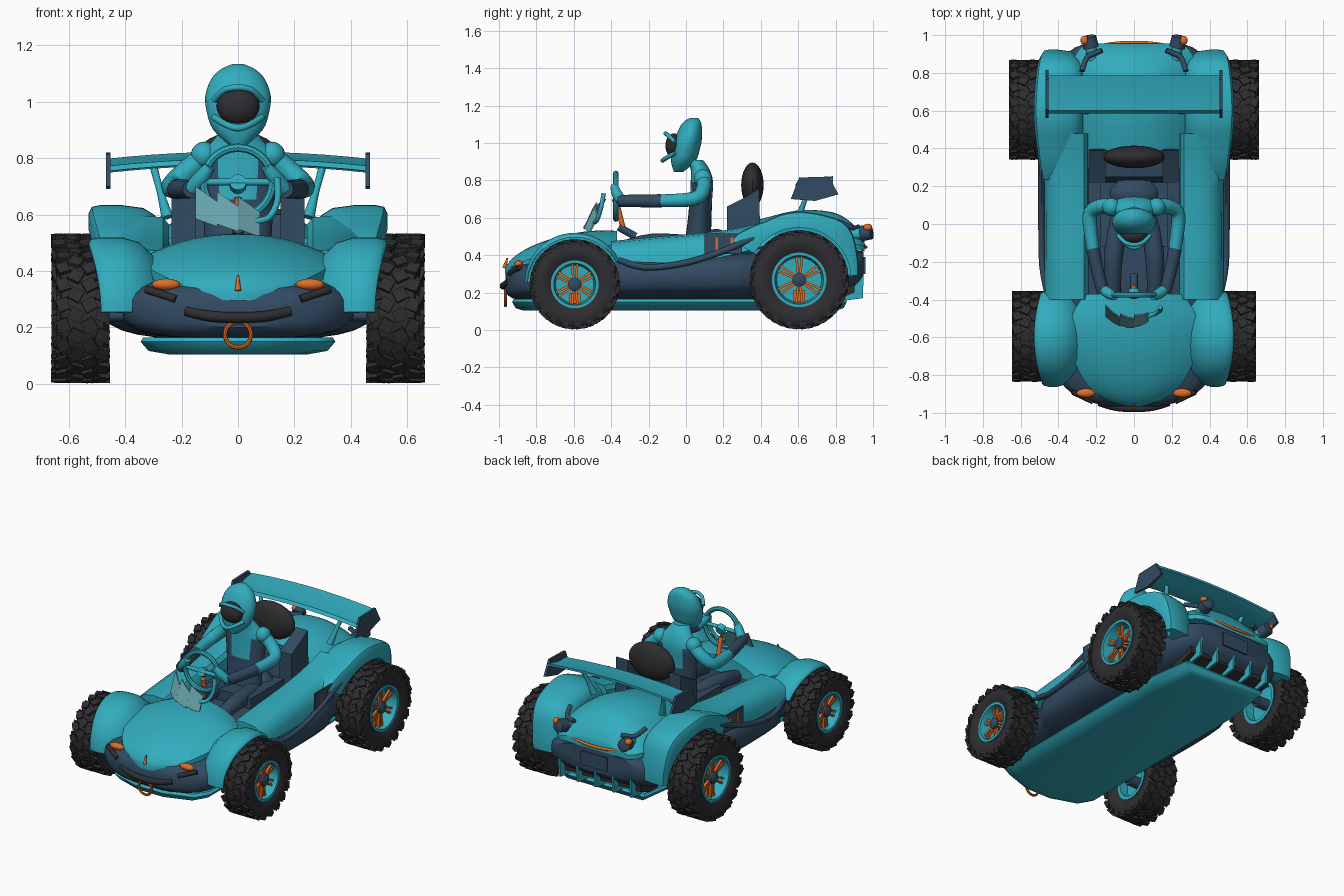
import bpy, bmesh, math
from math import sin, cos, pi, radians, exp
from mathutils import Vector, Matrix

if "Cube" in bpy.data.objects:
    bpy.data.objects.remove(bpy.data.objects["Cube"])


def material(name, rgb):
    m = bpy.data.materials.new(name)
    m.diffuse_color = (*rgb, 1)
    m.use_nodes = True
    m.node_tree.nodes["Principled BSDF"].inputs["Base Color"].default_value = m.diffuse_color
    return m


TEAL = material("teal", (0.031, 0.415, 0.515))
NAVY = material("navy", (0.032, 0.070, 0.122))
BLACK = material("rubber_black", (0.027, 0.027, 0.031))
ORANGE = material("orange", (0.74, 0.15, 0.018))
GLASS = material("pale_glass", (0.14, 0.37, 0.41))


def finish(name, bm, mat, mirror=False, angle=35):
    bmesh.ops.recalc_face_normals(bm, faces=bm.faces)
    me = bpy.data.meshes.new(name)
    bm.to_mesh(me)
    bm.free()
    me.materials.append(mat)
    me.shade_smooth()
    me.set_sharp_from_angle(angle=radians(angle))
    ob = bpy.data.objects.new(name, me)
    bpy.context.collection.objects.link(ob)
    if mirror:
        ob.modifiers.new("mirror", 'MIRROR').use_mirror_merge = False
    return ob


def loft(name, rings, mat, mirror=False, loop=False, angle=35):
    bm = bmesh.new()
    vs = [[bm.verts.new(p) for p in r] for r in rings]
    n = len(vs[0])
    for i in range(len(vs) if loop else len(vs) - 1):
        a, b = vs[i], vs[(i + 1) % len(vs)]
        for j in range(n):
            k = (j + 1) % n
            bm.faces.new((a[j], a[k], b[k], b[j]))
    if not loop:
        bm.faces.new(vs[0])
        bm.faces.new(vs[-1])
    return finish(name, bm, mat, mirror, angle)


def resample(st, k=3):
    """Smooth curve through a list of station tuples."""
    out = []
    for i in range(len(st) - 1):
        a, b, c, d = [st[min(max(j, 0), len(st) - 1)] for j in (i - 1, i, i + 1, i + 2)]
        for s in range(k):
            t = s / k
            out.append(tuple(q + 0.5 * t * (r - p + t * (2*p - 5*q + 4*r - w + t * (3*(q - r) + w - p)))
                             for p, q, r, w in zip(a, b, c, d)))
    return out + [st[-1]]


def tube(name, pts, r, mat, mirror=False, sides=12, curve=True):
    rad = r if isinstance(r, (list, tuple)) else [r] * len(pts)
    st = [(*p, q) for p, q in zip(pts, rad)]
    if curve and len(st) > 2:
        st = resample(st, 4)
    c = [Vector(s[:3]) for s in st]
    rings = []
    for i, s in enumerate(st):
        q = (c[min(i + 1, len(c) - 1)] - c[max(i - 1, 0)]).to_track_quat('Z', 'Y')
        rings.append([c[i] + q @ Vector((s[3] * cos(2*pi*j/sides), s[3] * sin(2*pi*j/sides), 0))
                      for j in range(sides)])
    return loft(name, rings, mat, mirror)


def torus(name, c, R, r, mat, n=28):
    rings = [[(c[0] + (R + r*cos(b)) * cos(a), c[1] + r*sin(b), c[2] + (R + r*cos(b)) * sin(a))
              for b in [2*pi*j/8 for j in range(8)]] for a in [2*pi*i/n for i in range(n)]]
    return loft(name, rings, mat, loop=True)


def ball(name, c, s, mat, mirror=False):
    bm = bmesh.new()
    bmesh.ops.create_uvsphere(bm, u_segments=24, v_segments=14, radius=1,
                              matrix=Matrix.Translation(c) @ Matrix.Diagonal((*s, 1)))
    return finish(name, bm, mat, mirror)


def boxes(name, mats, mat, mirror=False):
    bm = bmesh.new()
    for m in mats:
        bmesh.ops.create_cube(bm, size=1, matrix=m)
    return finish(name, bm, mat, mirror)


def box(name, c, s, mat, mirror=False):
    return boxes(name, [Matrix.Translation(c) @ Matrix.Diagonal((*s, 1))], mat, mirror)


def prism(name, yz, x0, x1, mat, mirror=False):
    return loft(name, [[(x, y, z) for y, z in yz] for x in (x0, x1)], mat, mirror)


def arch(name, stations, mat):
    rings = []
    for y, w, ze, zt in resample(stations):
        ts = [-1 + i / 8 for i in range(17)]
        rings.append([(w*t, y, ze + (zt - ze) * (1 - abs(t)**2.2)) for t in ts]
                     + [(w, y, ze - 0.03), (-w, y, ze - 0.03)])
    return loft(name, rings, mat)


# Navy tub: rounded hull from nose to tail
rings = []
tub = [(-0.965, .14, .20, .29), (-.93, .27, .17, .345), (-.86, .37, .16, .36), (-.75, .41, .16, .38),
       (-.40, .42, .155, .40), (-.31, .47, .155, .41), (.0, .485, .155, .42), (.27, .475, .155, .43),
       (.38, .43, .16, .43), (.75, .40, .17, .43), (.90, .36, .22, .425), (.95, .27, .27, .42)]
for y, w, zb, zt in resample(tub, 2):
    ring = []
    for i in range(28):
        c, s = cos(2*pi*i/28), sin(2*pi*i/28)
        ring.append((w * math.copysign(abs(c)**.65, c), y,
                     (zb + zt)/2 + (zt - zb)/2 * math.copysign(abs(s)**.65, s)))
    rings.append(ring)
loft("tub", rings, NAVY)

# Teal hood and rear deck
arch("hood", [(-.968, .03, .325, .335), (-.92, .17, .345, .39), (-.82, .27, .385, .45), (-.66, .335, .425, .505),
              (-.5, .335, .45, .53), (-.37, .26, .45, .53)], TEAL)
arch("rear_deck", [(.39, .30, .47, .59), (.6, .34, .48, .64), (.78, .34, .47, .63), (.87, .32, .46, .585),
                   (.925, .29, .455, .53), (.955, .25, .45, .475)], TEAL)

# Underfloor tray with turned-up edge
outline = [(.10, -.93), (.29, -.87), (.345, -.78), (.345, .55), (.30, .86)]
outline += [(-x, y) for x, y in reversed(outline)]
loft("floor_tray", [[(x*k, y*m, z) for x, y in outline] for k, m, z in
                    ((.72, .94, .105), (.92, .98, .117), (1, 1, .15), (.97, .99, .165))], TEAL, angle=50)

# Sills beside the cockpit
rings = []
for y, dz, low in resample([(-.40, -.03, .375), (-.2, -.01, .36), (.05, .01, .365), (.28, .04, .41), (.48, .09, .47)]):
    rings.append([(.24, y, .40), (.245, y, .475 + dz), (.265, y, .50 + dz), (.33, y, .505 + dz), (.40, y, .495 + dz),
                  (.445, y, .465 + dz), (.465, y, .42 + dz*.8), (.475, y, low)])
loft("sill", rings, TEAL, True)
tube("side_rail", [(.46, -.36, .375), (.485, -.22, .335), (.49, -.02, .355), (.49, .18, .415), (.49, .40, .51)],
     .017, NAVY, True)
box("side_panel", (.486, .20, .46), (.008, .20, .11), NAVY, True)
for y in (.165, .245):
    box("side_panel_stripe", (.490, y, .457), (.006, .014, .075), ORANGE, True)


# Fenders swept around the wheel axles
def fender(name, cy, cz, rin, rout, a0, a1, inner):
    rings = []
    for i in range(25):
        a = radians(a0 + (a1 - a0) * i / 24)
        R, xo = rout(a), .53 - .045 * cos(a)**2
        sec = [(.27, rin - .05)] + [(x, R - d) for x, d in inner] + [
            (.41, R), (xo - .04, R), (xo - .012, R - .006), (xo, max(R - .03, rin + .005)), (xo, rin),
            (.44, rin), (.43, rin - .05)]
        rings.append([(x, cy - r*cos(a), cz + r*sin(a)) for x, r in sec])
    loft(name, rings, TEAL, True, angle=45)


fender("front_fender", -.595, .245, .25, lambda a: .268 + .006*sin(a), 2, 152,
       [(.27, .11), (.305, .06), (.35, .018)])
fender("rear_fender", .605, .27, .277,
       lambda a: .315 + .048*max(sin(a), 0) + .09*max(0, (1.13 - a)/.6)**1.5 + .035*exp(-((a - 2.3)/.32)**2),
       30, 176, [(.27, .07), (.295, .035), (.335, .01)])


# Wheels: tyre, tread lugs, rim, spokes, caliper and hub
def wheel(tag, cx, cy, R, h, ri):
    cz = R + .003
    ctr = Matrix.Translation((cx, cy, cz))

    def lathe(name, prof, mat, n=40):
        loft(name, [[(cx + x, cy + r*cos(2*pi*i/n), cz + r*sin(2*pi*i/n)) for r, x in prof]
                    for i in range(n)], mat, True, True)
    lathe(tag + "_tyre", [(ri, -.75*h), (ri + .03, -.95*h), (R - .06, -h), (R - .03, -.95*h), (R - .012, -.78*h),
                          (R - .012, .78*h), (R - .03, .95*h), (R - .06, h), (ri + .03, .95*h), (ri, .75*h)], BLACK)
    lugs = []
    n = 20
    for i in range(n):
        for j, (dx, w, sk) in enumerate(((-.74, .042, .35), (-.26, .046, -.5), (.26, .046, .5), (.74, .042, -.35))):
            a = 2*pi*(i + .5*(j % 2)) / n
            lugs.append(ctr @ Matrix.Rotation(a, 4, 'X') @ Matrix.Translation((dx*h, 0, R - .01))
                        @ Matrix.Rotation(sk, 4, 'Z') @ Matrix.Diagonal((w, .045, .018, 1)))
        for s in (-1, 1):
            lugs.append(ctr @ Matrix.Rotation(2*pi*(i + .25)/n, 4, 'X') @ Matrix.Translation((s*.93*h, 0, R - .024))
                        @ Matrix.Diagonal((.016, .035, .026, 1)))
    boxes(tag + "_tread", lugs, BLACK, True)
    lathe(tag + "_rim", [(.02, -.2*h), (ri - .02, -.2*h), (ri - .02, -.8*h), (ri + .002, -.8*h), (ri + .006, .86*h),
                         (ri - .010, .86*h), (ri - .02, .1*h), (.02, .1*h)], TEAL)
    spokes = []
    for i in range(6):
        for s in (-1, 1):
            spokes.append(ctr @ Matrix.Rotation(2*pi*i/6, 4, 'X') @ Matrix.Translation((.5*h, s*.011, ri*.6))
                          @ Matrix.Rotation(-s*.08, 4, 'X') @ Matrix.Diagonal((.016, .013, ri*.7, 1)))
    boxes(tag + "_spokes", spokes, ORANGE, True)
    box(tag + "_caliper", (cx + .2*h, cy, cz - ri*.62), (.04, .062, ri*.45), ORANGE, True)
    tube(tag + "_hub", [(cx - h, cy, cz), (cx + .72*h, cy, cz), (cx + .8*h, cy, cz)], [.036, .036, .024],
         NAVY, True, 16, False)
    tube(tag + "_axle", [(.25, cy, cz), (cx, cy, cz)], .022, NAVY, True)


wheel("front_wheel", .55, -.595, .241, .094, .122)
wheel("rear_wheel", .562, .605, .265, .098, .14)

# Nose details
ball("headlight", (.255, -.895, .352), (.05, .024, .021), ORANGE, True)
tube("light_bar", [(.22, -.94, .30), (.325, -.89, .335)], .014, BLACK, True)
tube("front_bumper", [(-.185, -.945, .258), (-.1, -.97, .24), (0, -.977, .235), (.1, -.97, .24), (.185, -.945, .258)],
     .019, BLACK)
torus("tow_ring", (0, -.965, .175), .046, .008, ORANGE)
tube("hood_pin", [(0, -.955, .385), (0, -.972, .33)], [.004, .011], ORANGE)

# Tail details
tube("tail_lamp_stalk", [(.215, .86, .50), (.232, .95, .52)], .03, TEAL, True, 16)
tube("tail_lamp", [(.228, .935, .515), (.24, .99, .525), (.241, .995, .526)], [.042, .04, .03], NAVY, True, 16, False)
ball("tail_lens", (.262, .972, .548), (.022, .024, .02), ORANGE, True)
tube("tail_trim", [(.17, .92, .55), (.205, .905, .545), (.25, .88, .55), (.275, .81, .58)], .014, NAVY, True)
tube("tail_strip", [(-.2, .945, .465), (-.1, .957, .448), (0, .961, .443), (.1, .957, .448), (.2, .945, .465)],
     [.004, .008, .009, .008, .004], ORANGE)
box("tail_plate", (0, .952, .345), (.19, .016, .09), NAVY)
prism("diffuser", [(.72, .13), (.90, .20), (.90, .27), (.72, .24)], -.30, .30, BLACK)
for i in range(5):
    x = -.26 + .13*i
    prism("diffuser_fin", [(.80, .15), (.945, .17), (.95, .29), (.86, .24)], x - .007, x + .007, TEAL)

# Rear wing
foil = [(.585, -.018), (.68, -.024), (.785, .012), (.785, .026), (.68, .004), (.60, 0)]
loft("wing", [[(x, y, z + .772 + .025*(1 - (x/.46)**2)) for y, z in foil]
              for x in [-.46 + .0767*i for i in range(13)]], TEAL)
prism("wing_endplate", [(.56, .70), (.605, .815), (.765, .82), (.815, .725), (.69, .69)], .452, .468, NAVY, True)
tube("wing_strut", [(.25, .60, .59), (.275, .63, .68), (.30, .67, .772)], [.022, .013, .014], TEAL, True)

# Seat and headrest
prism("seat_bolster", [(.22, .42), (.22, .66), (.30, .70), (.39, .755), (.40, .42)], .15, .235, NAVY, True)
prism("seat_back", [(.22, .42), (.25, .60), (.37, .62), (.40, .42)], -.15, .15, NAVY)
ball("headrest", (0, .355, .775), (.163, .06, .12), BLACK)
box("seat_base", (0, .05, .44), (.36, .34, .09), NAVY)
ball("seat_lumbar", (0, .16, .45), (.14, .09, .09), NAVY)

# Jagged windscreen shards, bowed forward, with a curved stay
for i in range(3):
    x0, dz = -.15 + .075*i, -.018*i
    shard = [(x0, .70 + dz), (x0 + .04, .672 + dz), (x0 + .078, .645 + dz), (x0 + .078, .557 + dz),
             (x0 + .04, .57 + dz), (x0, .585 + dz)]
    loft("windscreen_shard", [[(x, -.43 - (.70 - z)*.5 - .045*(1 - ((x + .04)/.115)**2) + o, z) for x, z in shard]
                              for o in (0, .008)], GLASS)
tube("windscreen_stay", [(.06, -.49, .575), (.11, -.475, .59), (.14, -.455, .65), (.138, -.44, .73)], .012, TEAL)

# Steering
torus("steering_wheel", (0, -.375, .715), .122, .015, TEAL)
tube("steering_spoke", [(-.12, -.375, .715), (.12, -.375, .715)], .012, TEAL)
tube("steering_hub", [(0, -.385, .715), (0, -.35, .70)], .03, TEAL)
tube("steering_column", [(0, -.365, .66), (0, -.335, .54)], .014, ORANGE)
tube("column_base", [(0, -.36, .55), (0, -.27, .50)], .02, NAVY)

# Driver: torso with a dark vest
rings = [[(w*cos(2*pi*i/24), yc + d*sin(2*pi*i/24), z) for i in range(24)] for z, w, yc, d in resample(
    [(.44, .12, .06, .075), (.55, .12, .07, .065), (.7, .135, .08, .06), (.79, .14, .085, .06),
     (.86, .09, .075, .05), (.91, .05, .045, .045)])]
torso = loft("driver_torso", rings, TEAL)
torso.data.materials.append(NAVY)
for p in torso.data.polygons:
    p.material_index = int(p.center.z < .63 or (p.center.z < .79 and abs(p.center.x) > .08))

# Driver: limbs
ball("shoulder", (.12, .09, .81), (.047, .048, .048), TEAL, True)
tube("upper_arm", [(.125, .095, .80), (.19, .09, .745), (.235, .04, .70), (.215, -.145, .69)],
     [.039, .04, .038, .034], TEAL, True)
tube("forearm", [(.217, -.13, .69), (.195, -.24, .69), (.165, -.36, .69)], [.036, .034, .032], NAVY, True)
tube("hand", [(.165, -.345, .69), (.13, -.37, .73), (.10, -.385, .77)], [.028, .028, .02], TEAL, True)
tube("leg", [(.08, .04, .45), (.11, -.18, .465), (.11, -.36, .43)], [.055, .05, .04], NAVY, True)

# Driver: helmet and visor
rings = [[(w*cos(2*pi*i/24), (f + b)/2 + (b - f)/2*sin(2*pi*i/24), z) for i in range(24)] for z, f, b, w in resample(
    [(.845, -.065, -.015, .03), (.90, -.08, .05, .088), (.96, -.075, .072, .11), (1.02, -.06, .085, .116),
     (1.08, -.035, .085, .095), (1.115, -.01, .078, .06), (1.133, .02, .065, .02)])]
loft("helmet", rings, TEAL, angle=50)
ball("visor", (0, -.065, .985), (.076, .045, .066), BLACK)
tube("visor_brow", [(-.085, -.06, 1.005), (-.05, -.095, 1.04), (0, -.11, 1.05), (.05, -.095, 1.04), (.085, -.06, 1.005)],
     .011, TEAL)
tube("chin_guard", [(-.085, -.06, .945), (-.045, -.105, .92), (0, -.125, .906), (.045, -.105, .92), (.085, -.06, .945)],
     .012, TEAL)
